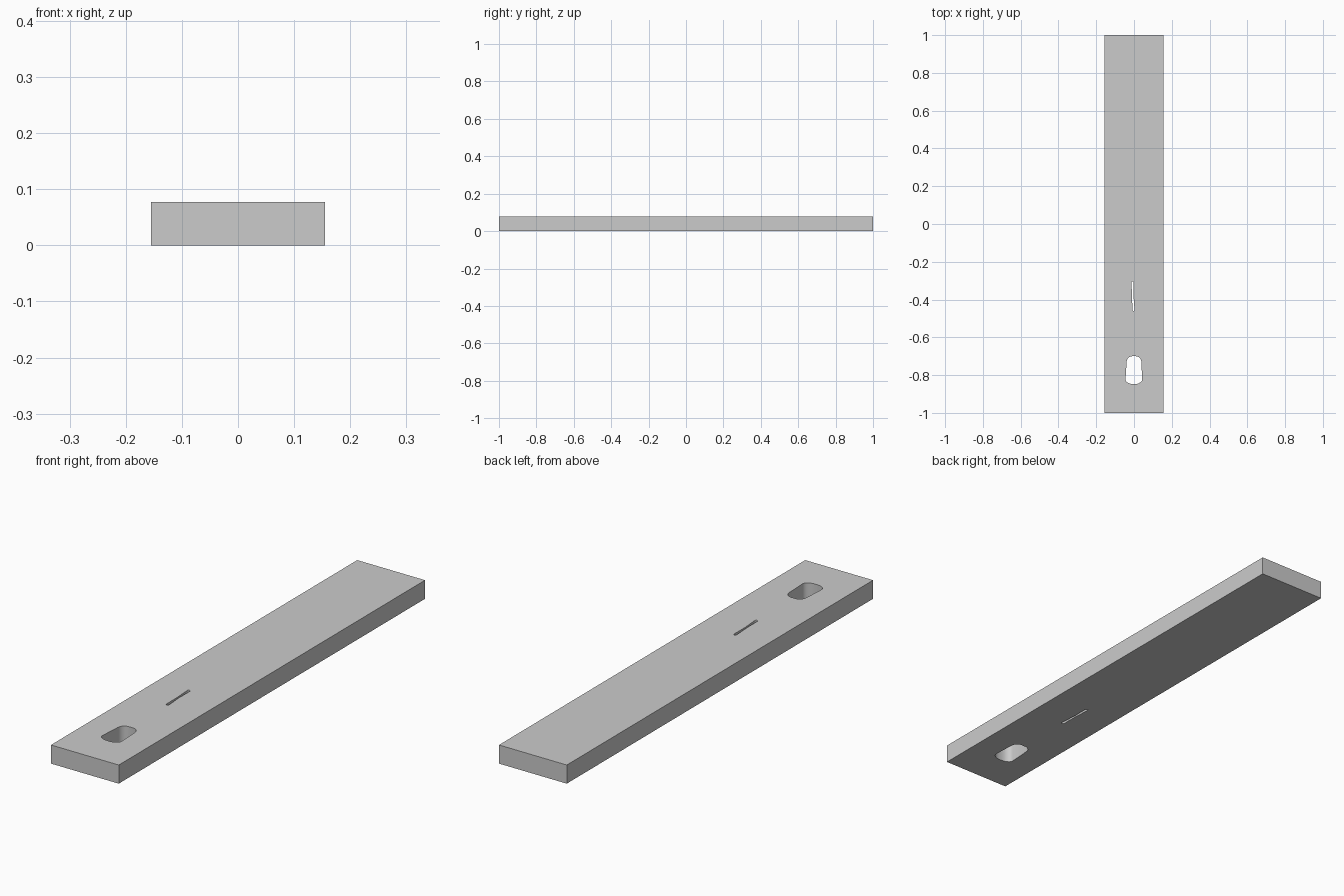
import bpy, bmesh, math

if "Cube" in bpy.data.objects:
    bpy.data.objects.remove(bpy.data.objects["Cube"])

THICK = 0.077


def rounded(corners, steps=5):
    """Outline from (x, y, rx, ry, start_angle) quarter-ellipse corner centres."""
    pts = []
    for x, y, rx, ry, a0 in corners:
        for i in range(steps + 1):
            a = math.radians(a0 + 90 * i / steps)
            pts.append((x + rx * math.cos(a), y + ry * math.sin(a)))
    return pts


# Plate outline
outline = [(-0.155, -1), (0.155, -1), (0.155, 1), (-0.155, 1)]

# Large opening: rounded top, gently bowed bottom
opening = rounded([
    (0.010, -0.730, 0.029, 0.030, 0),
    (-0.010, -0.730, 0.029, 0.030, 90),
    (-0.008, -0.822, 0.037, 0.025, 180),
    (0.006, -0.822, 0.037, 0.025, 270),
])

# Narrow slit, slightly slanted
slit = rounded([
    (-0.008, -0.311, 0.006, 0.006, 0),
    (-0.008, -0.311, 0.006, 0.006, 90),
    (-0.003, -0.454, 0.006, 0.006, 180),
    (-0.003, -0.454, 0.006, 0.006, 270),
], 3)
# Pinched waist of the slit
slit.insert(8, (-0.0095, -0.385))
slit.append((-0.0025, -0.385))

# Fill the outline with its holes and extrude it
bm = bmesh.new()
for loop in (outline, opening, slit):
    verts = [bm.verts.new((x, y, 0)) for x, y in loop]
    for a, b in zip(verts, verts[1:] + verts[:1]):
        bm.edges.new((a, b))
bmesh.ops.remove_doubles(bm, verts=bm.verts, dist=1e-5)
bmesh.ops.triangle_fill(bm, edges=bm.edges[:], use_beauty=True, use_dissolve=False)
new = bmesh.ops.extrude_face_region(bm, geom=bm.faces[:], use_keep_orig=True)["geom"]
bmesh.ops.translate(bm, vec=(0, 0, THICK),
                    verts=[g for g in new if isinstance(g, bmesh.types.BMVert)])
bmesh.ops.recalc_face_normals(bm, faces=bm.faces)

mesh = bpy.data.meshes.new("slotted_plate")
bm.to_mesh(mesh)
bm.free()
plate = bpy.data.objects.new("slotted_plate", mesh)
bpy.context.collection.objects.link(plate)

# Smooth hole walls, sharp rims
bpy.context.view_layer.objects.active = plate
plate.select_set(True)
bpy.ops.object.shade_smooth_by_angle(angle=math.radians(35))
